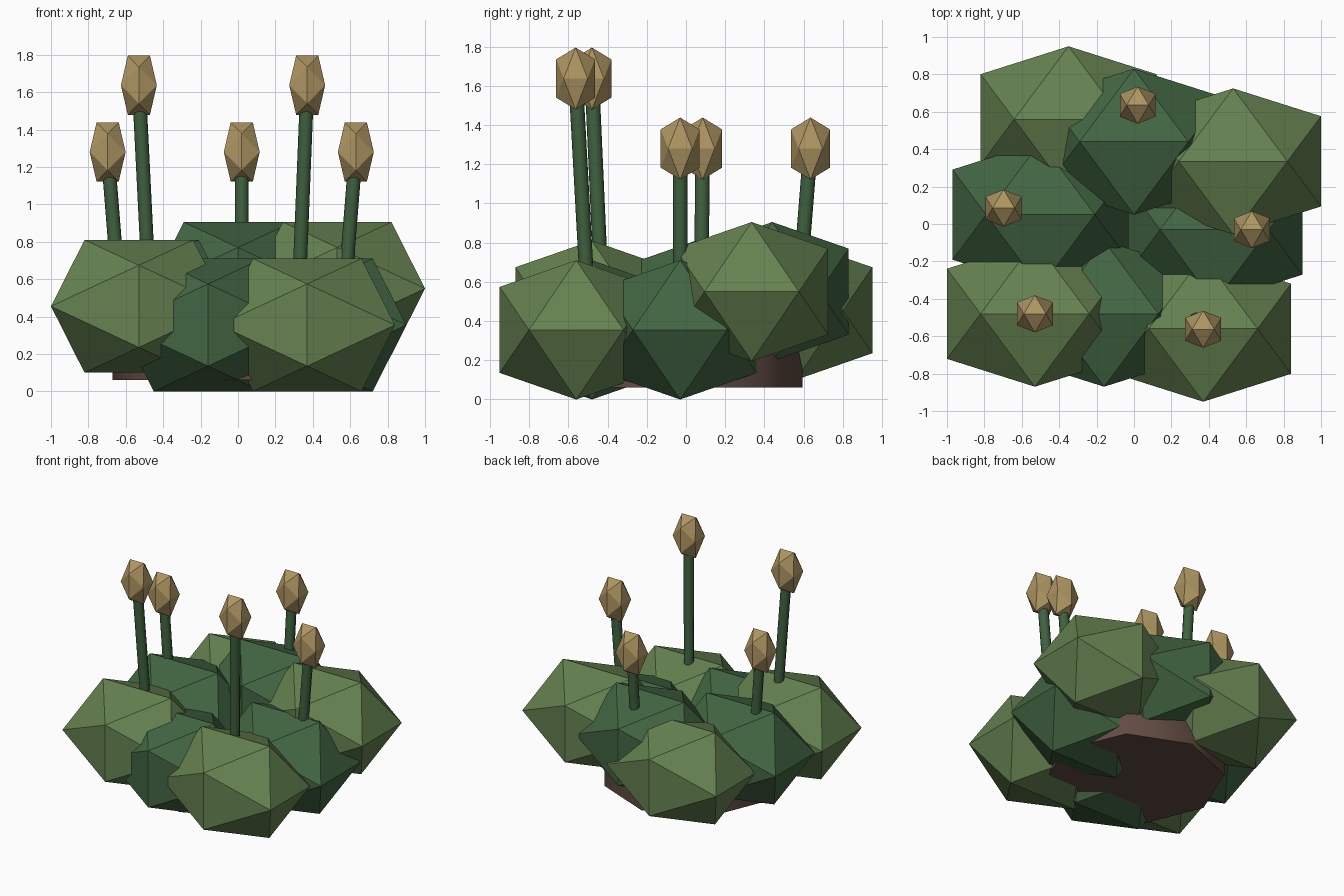
import bpy, bmesh, math
from mathutils import Vector

if "Cube" in bpy.data.objects:
    bpy.data.objects.remove(bpy.data.objects["Cube"])

PHI = (1 + 5 ** 0.5) / 2


def mat(name, rgb):
    m = bpy.data.materials.new(name)
    m.diffuse_color = (*rgb, 1)
    m.use_nodes = True
    m.node_tree.nodes["Principled BSDF"].inputs["Base Color"].default_value = m.diffuse_color
    return m


LIGHT = mat("light_leaf", (0.13, 0.22, 0.08))
DARK = mat("dark_leaf", (0.055, 0.13, 0.055))
STEM = mat("stem_green", (0.05, 0.12, 0.05))
TAN = mat("bud_tan", (0.42, 0.30, 0.12))
BROWN = mat("base_brown", (0.12, 0.07, 0.055))


def icosahedron(name, centre, half, material):
    """Flat-faced icosahedron with a level edge along x at top and bottom."""
    pts = []
    for a in (-1, 1):
        for b in (-1, 1):
            pts += [(a / PHI, 0, b), (0, a, b / PHI), (a, b / PHI, 0)]
    bm = bmesh.new()
    for p in pts:
        bm.verts.new([c + h * q for c, h, q in zip(centre, half, p)])
    bmesh.ops.convex_hull(bm, input=bm.verts)
    bmesh.ops.recalc_face_normals(bm, faces=bm.faces)
    me = bpy.data.meshes.new(name)
    bm.to_mesh(me)
    bm.free()
    me.materials.append(material)
    ob = bpy.data.objects.new(name, me)
    bpy.context.collection.objects.link(ob)


def rod(name, bottom, top, radius, sides, material):
    """Cylinder between two points."""
    a, b = Vector(bottom), Vector(top)
    bpy.ops.mesh.primitive_cylinder_add(vertices=sides, radius=radius,
                                        depth=(b - a).length, location=(a + b) / 2)
    ob = bpy.context.object
    ob.name = name
    ob.rotation_euler = Vector((0, 0, 1)).rotation_difference(b - a).to_euler()
    ob.data.materials.append(material)
    bpy.ops.object.shade_smooth_by_angle(angle=math.radians(50))


# eight-sided earth base
rod("base", (-0.035, -0.04, 0.06), (-0.035, -0.04, 0.36), 0.635, 8, BROWN)

# foliage clumps
clumps = [
    ("front_left_clump", (-0.53, -0.48, 0.455), LIGHT),
    ("front_right_clump", (0.37, -0.56, 0.355), LIGHT),
    ("front_middle_clump", (-0.16, -0.48, 0.355), DARK),
    ("right_clump", (0.43, -0.03, 0.355), DARK),
    ("left_clump", (-0.50, 0.05, 0.455), DARK),
    ("back_middle_clump", (0.0, 0.44, 0.55), DARK),
    ("back_right_clump", (0.53, 0.335, 0.55), LIGHT),
    ("back_left_clump", (-0.35, 0.56, 0.455), LIGHT),
]
for name, centre, m in clumps:
    icosahedron(name, centre, (0.47, 0.39, 0.355), m)

# leaning stems, each with a bud: bud centre and lean per unit height
flowers = [
    ((-0.53, -0.48, 1.637), (-0.05, -0.045)),
    ((0.37, -0.563, 1.637), (0.04, -0.055)),
    ((-0.697, 0.085, 1.28), (-0.08, 0.01)),
    ((0.02, 0.635, 1.28), (0.0, 0.08)),
    ((0.63, -0.03, 1.28), (0.08, 0.0)),
]
for i, (c, lean) in enumerate(flowers, 1):
    drop = c[2] - 0.45
    foot = (c[0] - lean[0] * drop, c[1] - lean[1] * drop, 0.45)
    rod(f"stem_{i}", foot, c, 0.037, 8, STEM)
    icosahedron(f"bud_{i}", c, (0.096, 0.099, 0.158), TAN)
